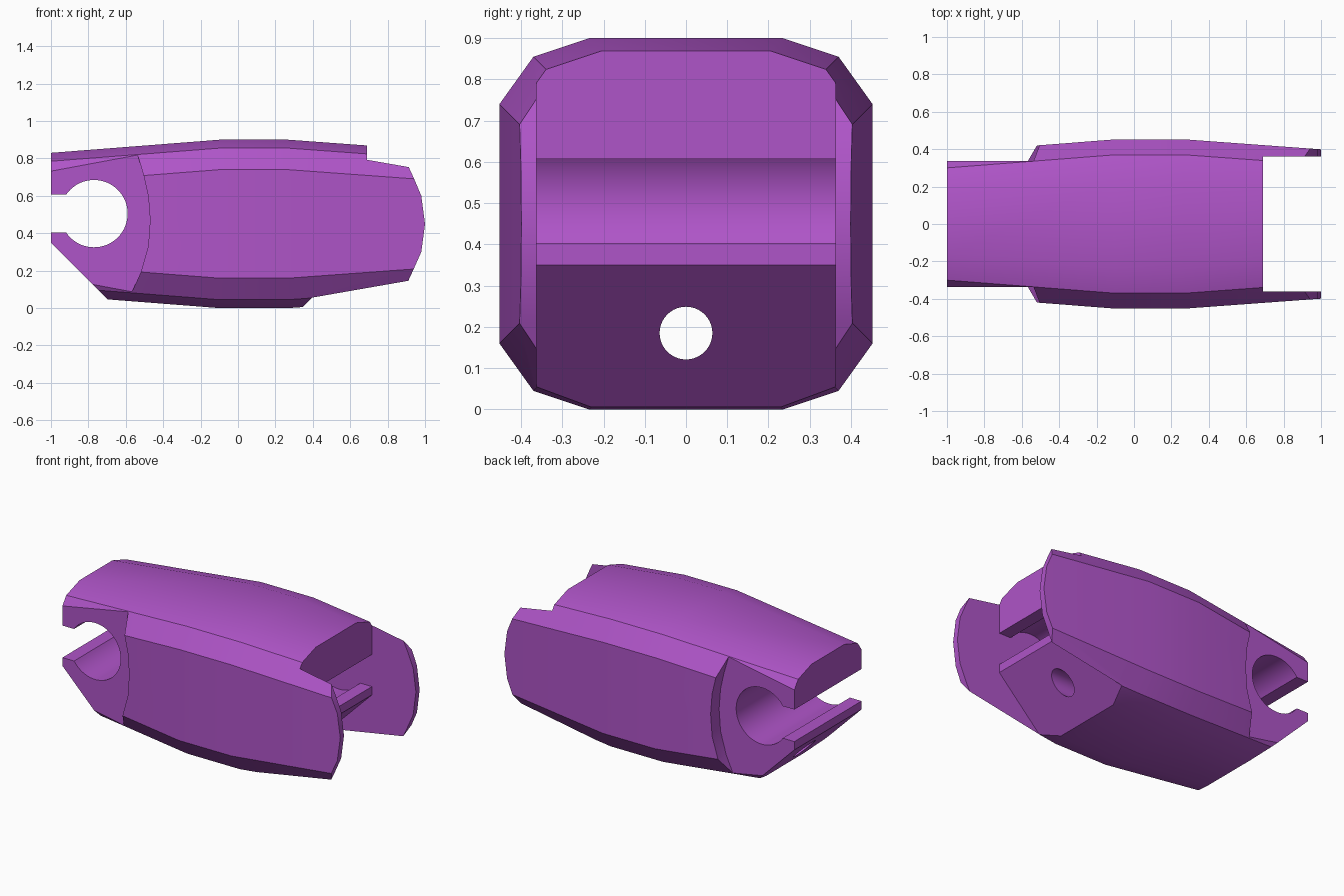
import bpy, bmesh, math

if "Cube" in bpy.data.objects:
    bpy.data.objects.remove(bpy.data.objects["Cube"])

violet = bpy.data.materials.new("violet")
violet.diffuse_color = (0.43, 0.09, 0.58, 1)
violet.use_nodes = True
violet.node_tree.nodes["Principled BSDF"].inputs["Base Color"].default_value = violet.diffuse_color


def make_object(name, bm):
    bmesh.ops.recalc_face_normals(bm, faces=bm.faces)
    mesh = bpy.data.meshes.new(name)
    bm.to_mesh(mesh)
    bm.free()
    mesh.materials.append(violet)
    ob = bpy.data.objects.new(name, mesh)
    bpy.context.collection.objects.link(ob)
    return ob


def loft(name, rings):
    """Skin a row of equal rings and cap both ends."""
    bm = bmesh.new()
    rows = [[bm.verts.new(p) for p in ring] for ring in rings]
    for a, b in zip(rows, rows[1:]):
        for i in range(len(a)):
            j = (i + 1) % len(a)
            bm.faces.new((a[i], a[j], b[j], b[i]))
    bm.faces.new(rows[0])
    bm.faces.new(rows[-1])
    return make_object(name, bm)


def prism(name, outline, y0, y1):
    """Extrude an x-z outline across y."""
    return loft(name, [[(x, y, z) for x, z in outline] for y in (y0, y1)])


def circle(cx, cz, r, n=64):
    return [(cx + r * math.cos(math.tau * i / n), cz + r * math.sin(math.tau * i / n))
            for i in range(n)]


def section(x, d):
    """Chamfered cross-section, inset by d."""
    quarter = [(0.235 - d, 0.45 - d), (0.37 - d, 0.405 - d), (0.4525 - d, 0.29 - d)]
    right = quarter + [(y, -z) for y, z in reversed(quarter)]
    full = right + [(-y, -z) for y, z in right]
    return [(x, y, 0.45 + z) for y, z in full]


# Barrel-shaped body tapering to both ends
link = loft("link_body", [section(-1, 0.07), section(-0.1, 0), section(0.27, 0),
                          section(1.05, 0.057)])


def cut(cutter):
    mod = link.modifiers.new("cut", 'BOOLEAN')
    mod.operation = 'DIFFERENCE'
    mod.solver = 'EXACT'
    mod.object = cutter
    bpy.context.view_layer.objects.active = link
    bpy.ops.object.modifier_apply(modifier=mod.name)
    bpy.data.objects.remove(cutter, do_unlink=True)


# Rounded cheek ends on the right
arc = [(0.88, 0.83), (0.91, 0.76), (0.94, 0.695), (0.98, 0.6), (1.0, 0.45),
       (0.98, 0.3), (0.94, 0.21), (0.91, 0.145), (0.88, 0.08)]
cut(prism("cheek_end_cutter", [(0.85, 1.1)] + arc + [(0.85, -0.2), (1.3, -0.2), (1.3, 1.1)],
          -0.6, 0.6))

# Space between the cheeks, with the slanted lower end of the core
cut(prism("fork_cutter", [(0.69, 1.1), (0.69, 0.35), (0.24, -0.1), (1.4, -0.1), (1.4, 1.1)],
          -0.362, 0.362))

# Side recesses on the left that receive the next link's cheeks
recess = [(-0.57, 0.9), (-0.54, 0.83), (-0.505, 0.71), (-0.48, 0.6), (-0.47, 0.47),
          (-0.48, 0.33), (-0.52, 0.19), (-0.57, 0.08), (-0.62, -0.1)]
for s in (-1, 1):
    cut(prism("recess_cutter", recess + [(-1.2, -0.1), (-1.2, 0.9)], s * 0.338, s * 0.6))

# Slanted lower left end
cut(prism("slope_cutter", [(-1.2, 0.55), (-0.45, -0.2), (-1.2, -0.2)], -0.6, 0.6))

# Pin bores and their open slots, the right one kept between the cheeks
for cx, slot, w in ((-0.77, (-1.2, -0.8), 0.6), (0.46, (0.5, 0.9), 0.362)):
    cut(prism("bore_cutter", circle(cx, 0.505, 0.18), -w, w))
    a, b = slot
    cut(prism("slot_cutter", [(a, 0.403), (b, 0.403), (b, 0.607), (a, 0.607)], -w, w))

# Lengthwise cord hole
cut(loft("cord_cutter", [[(x, y, z) for y, z in circle(0, 0.185, 0.064, 40)]
                         for x in (-1.2, 1.2)]))

link.select_set(True)
bpy.context.view_layer.objects.active = link
bpy.ops.object.shade_smooth_by_angle(angle=math.radians(20))
